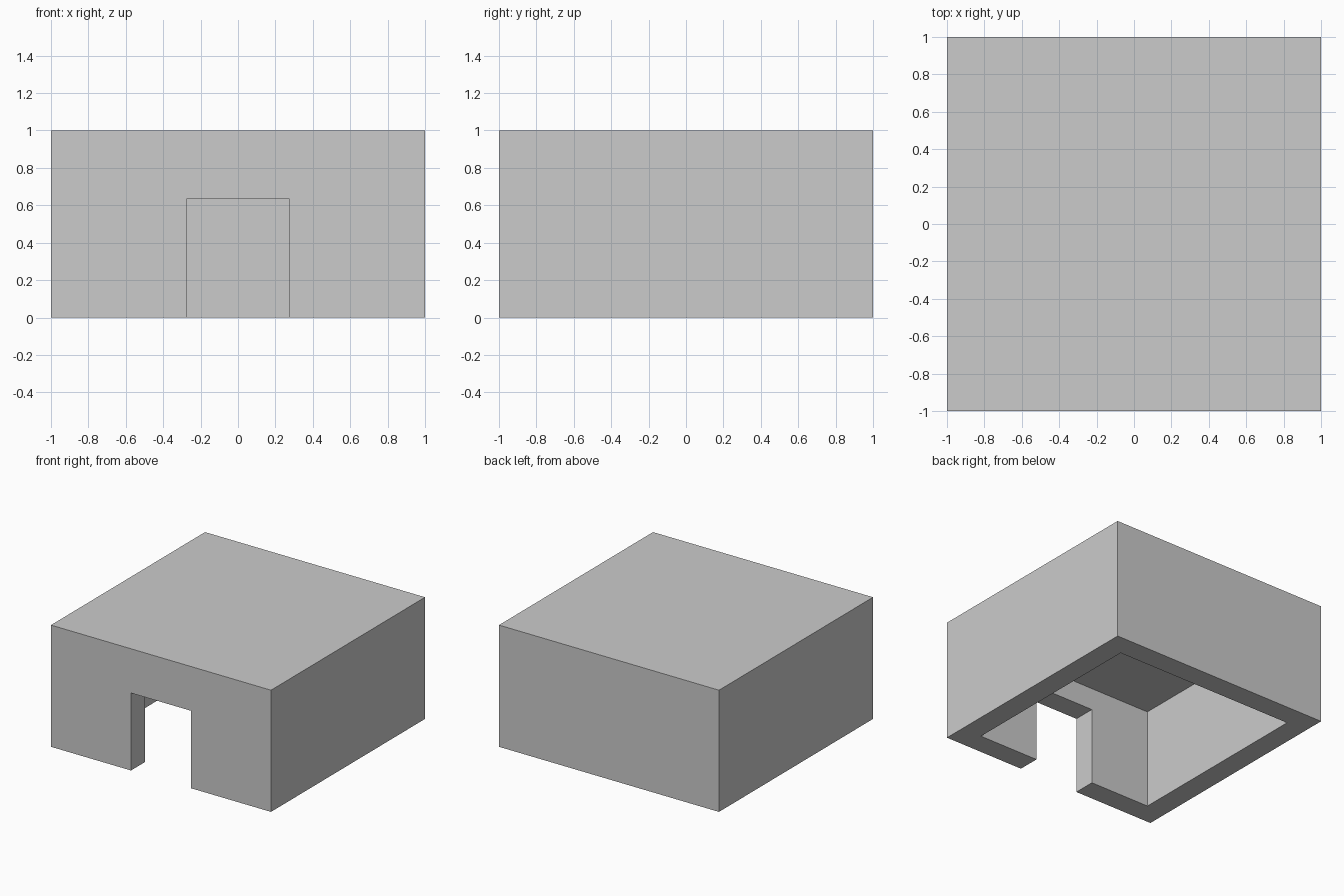
import bpy

if "Cube" in bpy.data.objects:
    bpy.data.objects.remove(bpy.data.objects["Cube"])

U = 2 / 11          # wall thickness, the module of the whole design


def box(name, lo, hi):
    """Axis-aligned box between two opposite corners."""
    bpy.ops.mesh.primitive_cube_add(size=1, location=[(a + b) / 2 for a, b in zip(lo, hi)])
    obj = bpy.context.object
    obj.name = name
    obj.scale = [b - a for a, b in zip(lo, hi)]
    bpy.ops.object.transform_apply(location=True, rotation=False, scale=True)
    return obj


def carve(target, cutter):
    """Subtract a box from the target, then discard the cutter."""
    cutter.hide_render = True
    mod = target.modifiers.new(cutter.name, 'BOOLEAN')
    mod.operation = 'DIFFERENCE'
    mod.solver = 'EXACT'
    mod.object = cutter
    bpy.context.view_layer.objects.active = target
    bpy.ops.object.modifier_apply(modifier=mod.name)
    bpy.data.objects.remove(cutter)


# Solid block for walls and roof
shelter = box("shelter", (-1, -1, 0), (1, 1, 1))

# Hollow interior, open at the bottom
inner = 1 - U
carve(shelter, box("interior_cutter", (-inner, -inner, -0.5), (inner, inner, inner)))

# Doorway through the front wall only
carve(shelter, box("doorway_cutter", (-1.5 * U, -1.5, -0.5), (1.5 * U, -0.5, 3.5 * U)))
